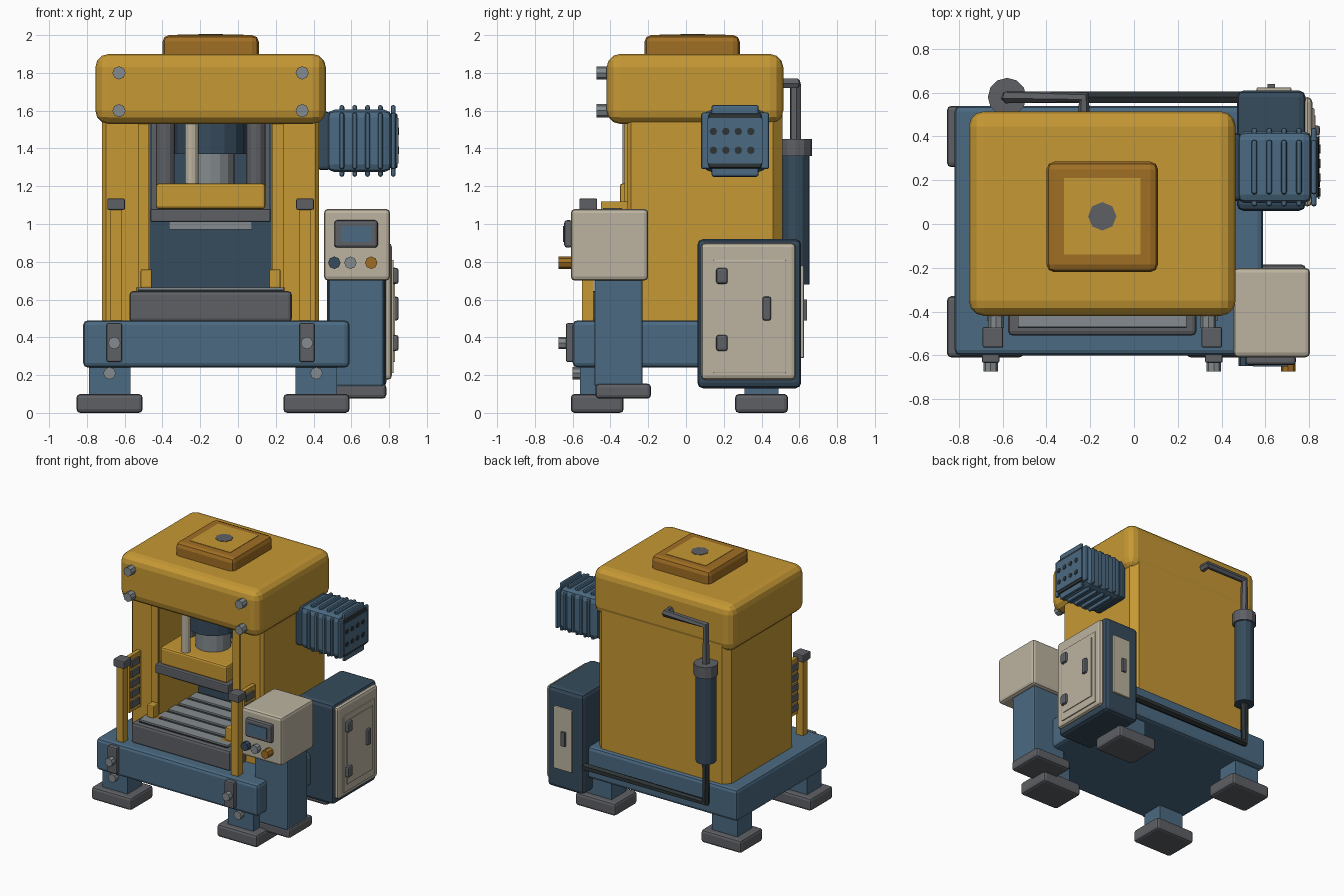
import bpy, bmesh
from mathutils import Matrix, Vector

default = bpy.data.objects.get("Cube")
if default:
    bpy.data.objects.remove(default, do_unlink=True)


def material(name, *rgb):
    linear = [(c / 255 / 12.92) if c < 11 else ((c / 255 + .055) / 1.055) ** 2.4 for c in rgb]
    mat = bpy.data.materials.new(name)
    mat.use_nodes = True
    mat.diffuse_color = (*linear, 1)
    shader = mat.node_tree.nodes["Principled BSDF"]
    shader.inputs["Base Color"].default_value = (*linear, 1)
    shader.inputs["Roughness"].default_value = .7
    return mat


yellow = material("machine yellow", 198, 152, 52)
amber = material("dark amber", 160, 110, 36)
blue = material("steel blue", 75, 106, 130)
navy = material("dark blue", 54, 75, 92)
grey = material("iron grey", 94, 96, 101)
silver = material("light metal", 132, 139, 142)
cream = material("panel cream", 188, 180, 161)
black = material("rubber black", 45, 51, 53)


def finish(name, mat, bm):
    bmesh.ops.recalc_face_normals(bm, faces=bm.faces[:])
    mesh = bpy.data.meshes.new(name)
    bm.to_mesh(mesh)
    bm.free()
    mesh.materials.append(mat)
    obj = bpy.data.objects.new(name, mesh)
    bpy.context.collection.objects.link(obj)
    return obj


def box(name, mat, x, y, z, bevel=0, segments=2):
    """Box between two limits on each axis, with rounded edges."""
    bm = bmesh.new()
    spans = (x, y, z)
    middle = Vector([(a + b) / 2 for a, b in spans])
    size = [b - a for a, b in spans]
    bmesh.ops.create_cube(bm, size=1, matrix=Matrix.Translation(middle) @ Matrix.Diagonal((*size, 1)))
    if bevel:
        bmesh.ops.bevel(bm, geom=bm.edges[:], offset=bevel, segments=segments,
                        profile=.5, affect='EDGES')
    return finish(name, mat, bm)


def rod(name, mat, start, end, radius, sides=12):
    """Straight cylinder from start to end."""
    start, end = Vector(start), Vector(end)
    along = end - start
    bm = bmesh.new()
    turn = along.to_track_quat('Z', 'Y').to_matrix().to_4x4()
    bmesh.ops.create_cone(bm, cap_ends=True, segments=sides, radius1=radius, radius2=radius,
                          depth=along.length, matrix=Matrix.Translation((start + end) / 2) @ turn)
    return finish(name, mat, bm)


def prism(name, mat, outline, z):
    """Plan outline extruded upward."""
    bm = bmesh.new()
    face = bm.faces.new([bm.verts.new((px, py, z[0])) for px, py in outline])
    grown = bmesh.ops.extrude_face_region(bm, geom=[face])["geom"]
    moved = [v for v in grown if isinstance(v, bmesh.types.BMVert)]
    bmesh.ops.translate(bm, verts=moved, vec=(0, 0, z[1] - z[0]))
    return finish(name, mat, bm)


def around(centre, half):
    return (centre - half, centre + half)


MID = -.145            # centre line of the press
SIDES = {"right": -1, "left": 1}

# Base, legs and foot pads
box("base", blue, x=(-.82, .59), y=(-.6, .54), z=(.24, .49), bevel=.025)
for side, x in (("right", -.68), ("left", .415)):
    for end, y in (("front", -.47), ("back", .4)):
        box(f"{end}_{side}_leg", blue, x=around(x, .11), y=around(y, .09), z=(.08, .26))
        box(f"{end}_{side}_foot", grey, x=around(x, .175), y=around(y, .14), z=(0, .1), bevel=.02)
    rod(f"{side}_leg_bolt", silver, (x, -.6, .21), (x, -.55, .21), .033, sides=8)

# Housing: plan profile with an open front, plus crown
half, gap, cut = .575, .32, .05
right_half = [(MID - gap, .2), (MID - gap, -.31), (MID - half + .02, -.31), (MID - half, -.29),
              (MID - half, .51 - cut), (MID - half + cut, .51)]
left_half = [(2 * MID - x, y) for x, y in reversed(right_half)]
prism("housing", yellow, right_half + left_half, z=(.48, 1.7))
box("crown", yellow, x=(-.755, .465), y=(-.42, .515), z=(1.53, 1.9), bevel=.07, segments=3)
box("throat_back_panel", navy, x=around(MID, gap), y=(.17, .21), z=(.5, 1.53))
box("crown_cap", amber, x=around(MID, .255), y=(-.22, .285), z=(1.86, 2), bevel=.035)
box("cap_plate", yellow, x=around(MID, .175), y=(-.14, .21), z=(1.99, 2.003))
rod("cap_plug", grey, (MID, .035, 1.99), (MID, .035, 2.006), .065, sides=8)
for side, s in SIDES.items():
    x = MID + s * .485
    for z in (1.6, 1.8):
        rod(f"{side}_crown_bolt", silver, (x, -.475, z), (x, -.4, z), .035, sides=8)
    box(f"{side}_throat_trim", yellow, x=around(MID + s * .355, .03), y=(-.325, -.3), z=(.65, 1.53))

# Bolster table with slotted top
box("bolster", grey, x=around(MID, .43), y=(-.51, -.25), z=(.48, .645), bevel=.02)
box("bolster_inner", grey, x=around(MID, gap), y=(-.3, .18), z=(.48, .64))
box("table_slots", black, x=around(MID, .385), y=(-.475, -.3), z=(.63, .652))
box("table_slots_inner", black, x=around(MID, .315), y=(-.31, .17), z=(.63, .652))
for i in range(5):
    y = -.425 + i * .13
    width = .385 if y < -.36 else .315
    box("table_strip", silver, x=around(MID, width), y=around(y, .045), z=(.64, .665))
for side, s in SIDES.items():
    x = MID + s * .34
    box(f"{side}_stop_foot", amber, x=around(x, .055), y=(-.42, -.31), z=(.64, .665))
    box(f"{side}_stop", yellow, x=around(x, .03), y=(-.4, -.33), z=(.66, .76), bevel=.008)

# Ram, cylinder and guides
box("ram_plate", grey, x=around(MID, .318), y=(-.37, .1), z=(1.01, 1.08), bevel=.008)
box("ram_block", yellow, x=around(MID, .29), y=(-.35, .08), z=(1.08, 1.215), bevel=.015)
box("upper_die", silver, x=around(MID, .22), y=(-.3, .04), z=(.97, 1.01))
rod("ram_piston", silver, (MID, -.1, 1.2), (MID, -.1, 1.4), .13, sides=16)
rod("ram_cylinder", navy, (MID, -.1, 1.37), (MID, -.1, 1.6), .19, sides=16)
rod("position_rod", cream, (MID - .1, -.3, 1.2), (MID - .1, -.3, 1.6), .035)
for side, s in SIDES.items():
    rod(f"{side}_guide_rod", grey, (MID + s * .24, -.06, 1.2), (MID + s * .24, -.06, 1.6), .05)
    box(f"{side}_guide_rail", grey, x=around(MID + s * .285, .03), y=(.02, .12), z=(1.06, 1.56))

# Safety posts, louvred side guards and base clamps
for side, s in SIDES.items():
    x = MID + s * .5
    box(f"{side}_safety_post", yellow, x=around(x, .03), y=(-.55, -.49), z=(.48, 1.09))
    box(f"{side}_post_cap", grey, x=around(x, .047), y=(-.565, -.47), z=(1.075, 1.135), bevel=.008)
    box(f"{side}_guard_panel", yellow, x=around(x, .015), y=(-.45, -.3), z=(.68, 1.12))
    for i in range(5):
        z = .74 + i * .08
        box(f"{side}_guard_louvre", grey, x=around(x, .028), y=(-.44, -.34), z=around(z, .025))
    box(f"{side}_clamp", grey, x=around(x + s * .01, .04), y=(-.635, -.59), z=(.27, .475), bevel=.008)
    rod(f"{side}_clamp_bolt", silver, (x + s * .01, -.675, .37), (x + s * .01, -.62, .37), .033, sides=8)

# Control pedestal
box("pedestal_foot", grey, x=(.46, .785), y=(-.48, -.185), z=(.075, .155), bevel=.02)
box("pedestal", blue, x=(.48, .77), y=(-.485, -.23), z=(.14, .72), bevel=.012)
box("control_box", cream, x=(.455, .805), y=(-.61, -.2), z=(.7, 1.08), bevel=.022)
box("screen_bezel", grey, x=(.51, .74), y=(-.645, -.6), z=(.875, 1.02), bevel=.015)
box("screen", blue, x=(.545, .705), y=(-.652, -.64), z=(.905, .99))
for name, mat, x, front in (("start", navy, .51, -.65), ("select", silver, .595, -.65), ("stop", amber, .705, -.675)):
    rod(f"{name}_button", mat, (x, front, .795), (x, -.6, .795), .033, sides=8)

# Electrical cabinet with door and rear panel
box("cabinet", navy, x=(.47, .785), y=(.06, .61), z=(.13, .92), bevel=.03)
box("cabinet_door", cream, x=(.77, .815), y=(.08, .58), z=(.175, .9), bevel=.022)
box("door_frame", cream, x=(.81, .824), y=(.145, .53), z=(.21, .81), bevel=.005)
box("door_panel", cream, x=(.82, .83), y=(.175, .495), z=(.27, .77))
for z in (.37, .725):
    box("door_hinge", grey, x=(.8, .85), y=(.16, .22), z=around(z, .042), bevel=.012)
box("door_handle", grey, x=(.82, .85), y=(.405, .45), z=(.49, .615), bevel=.01)
box("rear_panel", cream, x=(.56, .72), y=(.6, .625), z=(.29, .78), bevel=.008)
box("rear_handle", grey, x=(.61, .645), y=(.62, .64), z=(.49, .6))

# Side motor with cooling fins
mid_y, mid_z = .26, 1.44
box("motor_flange", navy, x=(.42, .49), y=around(mid_y, .155), z=around(mid_z, .155), bevel=.02)
box("motor_body", blue, x=(.47, .815), y=around(mid_y, .165), z=around(mid_z, .165), bevel=.04)
for i in range(5):
    x = .52 + i * .068
    box("motor_wide_fin", blue, x=around(x + .03, .013), y=around(mid_y, .18), z=around(mid_z, .15), bevel=.012)
    box("motor_tall_fin", blue, x=around(x + .03, .013), y=around(mid_y, .125), z=around(mid_z, .19), bevel=.012)
box("motor_end", black, x=(.8, .845), y=around(mid_y, .14), z=around(mid_z, .145), bevel=.01)
box("motor_end_plate", blue, x=(.84, .849), y=around(mid_y, .145), z=around(mid_z, .12))
for row in (-1, 1):
    for column in range(4):
        y = mid_y - .115 + column * .066
        z = mid_z + row * .05
        rod("motor_vent", black, (.84, y, z), (.853, y, z), .02, sides=8)

# Rear accumulator and piping
px, py = -.58, .58
rod("accumulator", navy, (px, py, .68), (px, py, 1.38), .075)
rod("accumulator_collar", grey, (px, py, 1.36), (px, py, 1.45), .088)


def pipe(name, mat, points):
    curve = bpy.data.curves.new(name, 'CURVE')
    curve.dimensions = '3D'
    curve.bevel_depth = .03
    curve.bevel_resolution = 1
    curve.use_fill_caps = True
    line = curve.splines.new('POLY')
    line.points.add(len(points) - 1)
    for spot, p in zip(line.points, points):
        spot.co = (*p, 1)
    shape = bpy.data.objects.new(name, curve)
    mesh = bpy.data.meshes.new_from_object(shape)
    bpy.data.objects.remove(shape)
    mesh.materials.clear()
    mesh.materials.append(mat)
    for face in mesh.polygons:
        face.use_smooth = False
    bpy.context.collection.objects.link(bpy.data.objects.new(name, mesh))


pipe("upper_pipe", grey, [(-.23, .48, 1.745), (-.23, py, 1.745), (px, py, 1.745), (px, py, 1.4)])
pipe("lower_pipe", black, [(px, py, .7), (px, py, .35), (.5, py, .35)])
